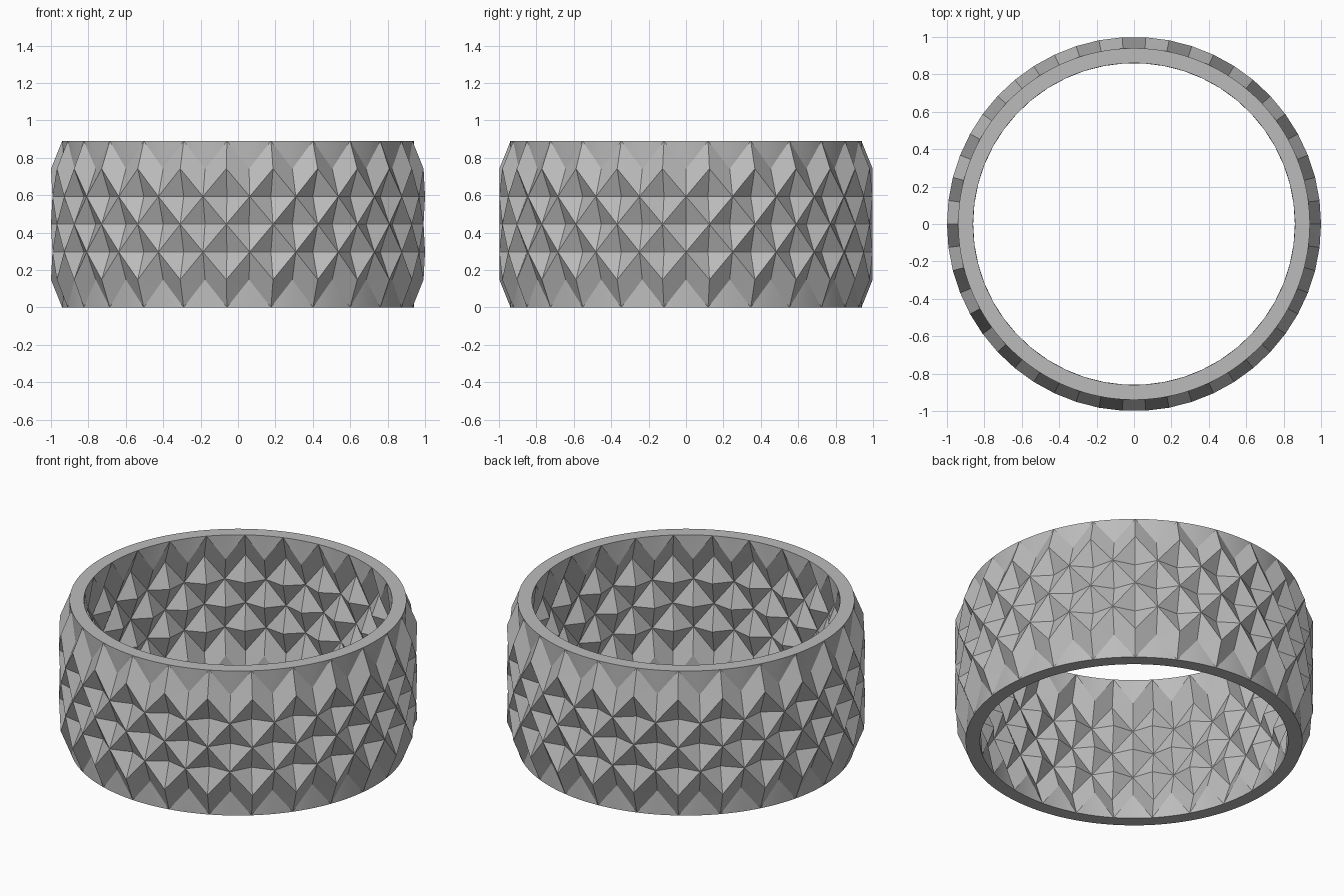
import bpy, bmesh, math

cube = bpy.data.objects.get("Cube")
if cube:
    bpy.data.objects.remove(cube)

COLUMNS = 50          # half-width columns around the band
ROWS = 6              # half-height rows of facets
SUB = 4               # rim subdivisions per column
HEIGHT = 0.89
LOW, THICK, RELIEF = 0.94, 0.08, 0.06

mat = bpy.data.materials.new("grey")
mat.use_nodes = True
grey = (0.5, 0.5, 0.5, 1)
mat.diffuse_color = grey
mat.node_tree.nodes["Principled BSDF"].inputs["Base Color"].default_value = grey

bm = bmesh.new()


def point(radius, column, row):
    a = column * 2 * math.pi / COLUMNS
    return bm.verts.new((radius * math.cos(a), radius * math.sin(a), HEIGHT * row / ROWS))


def faceted_wall(base):
    """Diamond-faceted wall; returns its finely divided bottom and top rims."""
    rims = {i: [point(base, k / SUB, i) for k in range(COLUMNS * SUB)] for i in (0, ROWS)}
    grid = {}
    for i in range(ROWS + 1):
        for j in range(COLUMNS):
            if i in rims:
                grid[i, j] = rims[i][j * SUB]
            else:
                raised = (i + j) % 2 == 0
                grid[i, j] = point(base + RELIEF * raised, j, i)

    for i in range(ROWS):
        for j in range(COLUMNS):
            k = (j + 1) % COLUMNS
            a, b, c, d = grid[i, j], grid[i, k], grid[i + 1, k], grid[i + 1, j]
            end = i in (0, ROWS - 1)
            # Creases join raised points; at the ends they outline the teeth
            if ((i + j) % 2 == 0) != end:
                tris = [(a, b, c), (a, c, d)]
            else:
                tris = [(a, b, d), (b, c, d)]
            rim = rims[0 if i == 0 else ROWS]
            pair = (a, b) if i == 0 else (d, c)
            for tri in tris:
                if end and all(v in tri for v in pair):
                    # Smooth band between teeth, fanned out to the round rim
                    tip = next(v for v in tri if v not in pair)
                    for s in range(SUB):
                        n = j * SUB + s
                        bm.faces.new((rim[n], rim[(n + 1) % len(rim)], tip))
                else:
                    bm.faces.new(tri)
    return rims


outer = faceted_wall(LOW)
inner = faceted_wall(LOW - THICK)

# Flat rims joining the two walls
for i in (0, ROWS):
    count = len(outer[i])
    for n in range(count):
        m = (n + 1) % count
        bm.faces.new((outer[i][n], outer[i][m], inner[i][m], inner[i][n]))

bmesh.ops.recalc_face_normals(bm, faces=bm.faces)
mesh = bpy.data.meshes.new("faceted_band")
bm.to_mesh(mesh)
bm.free()
mesh.materials.append(mat)
band = bpy.data.objects.new("faceted_band", mesh)
bpy.context.collection.objects.link(band)

bpy.ops.object.select_all(action='DESELECT')
band.select_set(True)
bpy.context.view_layer.objects.active = band
bpy.ops.object.shade_smooth_by_angle(angle=math.radians(15))
